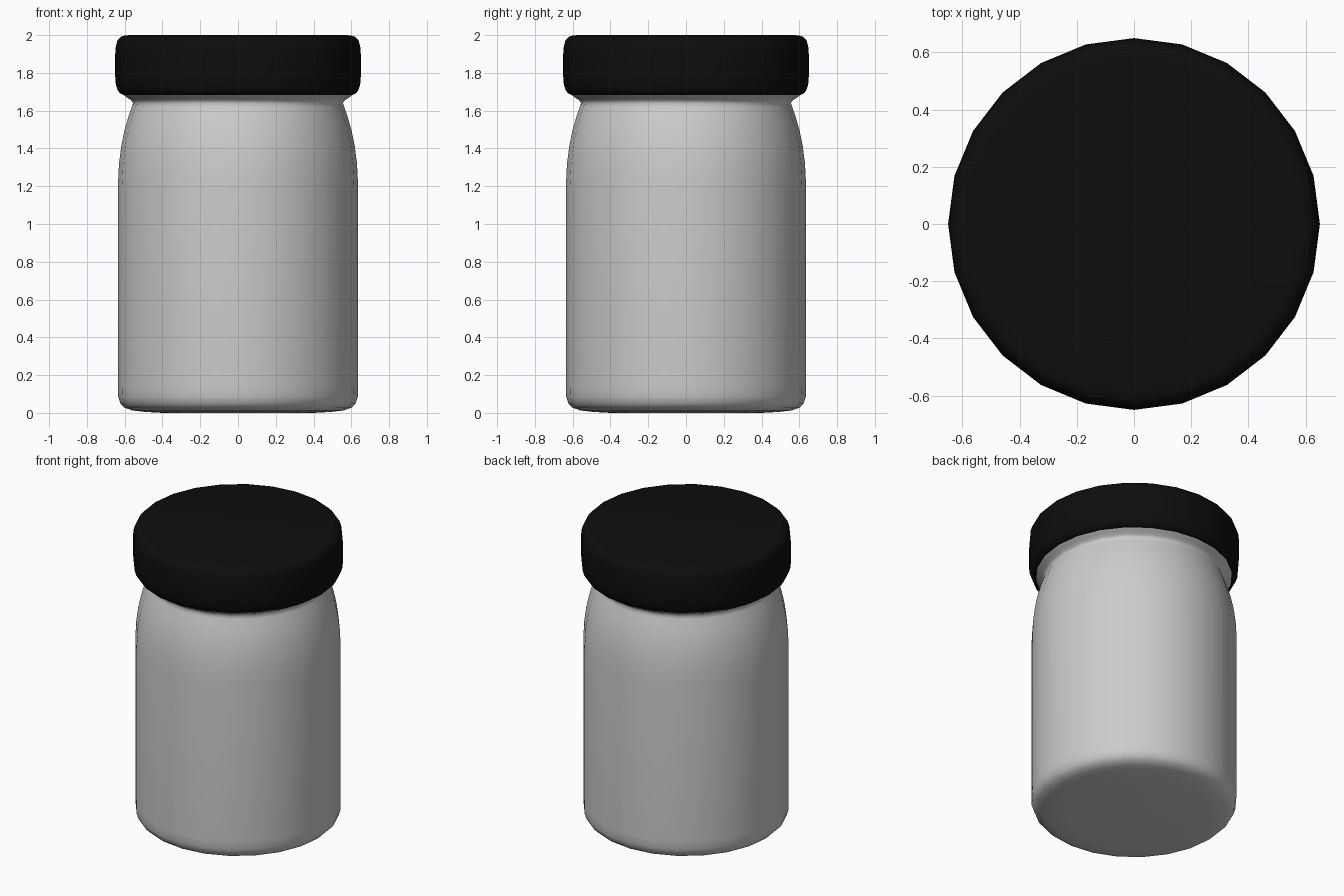
import bpy, bmesh, math

if "Cube" in bpy.data.objects:
    bpy.data.objects.remove(bpy.data.objects["Cube"])

SIDES = 24


def lathe(name, profile, colour=None):
    """Revolve a bottom-to-top (radius, z) profile and cap both ends."""
    bm = bmesh.new()
    rings = []
    for r, z in profile:
        rings.append([bm.verts.new((r * math.cos(2 * math.pi * i / SIDES),
                                    r * math.sin(2 * math.pi * i / SIDES), z))
                      for i in range(SIDES)])
    for a, b in zip(rings, rings[1:]):
        for i in range(SIDES):
            j = (i + 1) % SIDES
            bm.faces.new((a[i], a[j], b[j], b[i]))
    bm.faces.new(rings[0][::-1])
    bm.faces.new(rings[-1])
    mesh = bpy.data.meshes.new(name)
    bm.to_mesh(mesh)
    bm.free()
    obj = bpy.data.objects.new(name, mesh)
    bpy.context.collection.objects.link(obj)
    if colour:
        mat = bpy.data.materials.new(name + "_colour")
        mat.diffuse_color = colour
        mat.use_nodes = True
        mat.node_tree.nodes["Principled BSDF"].inputs["Base Color"].default_value = mat.diffuse_color
        mesh.materials.append(mat)
    bpy.ops.object.select_all(action='DESELECT')
    obj.select_set(True)
    bpy.context.view_layer.objects.active = obj
    bpy.ops.object.shade_smooth_by_angle(angle=math.radians(50))
    return obj


# Jar body: rounded base, straight wall, soft shoulder, flared collar
lathe("jar_body", [
    (0.40, 0.0), (0.49, 0.005), (0.56, 0.013), (0.60, 0.027), (0.623, 0.05),
    (0.634, 0.085), (0.636, 0.14), (0.636, 1.20), (0.63, 1.32), (0.617, 1.42),
    (0.60, 1.50), (0.58, 1.57), (0.562, 1.62), (0.556, 1.64), (0.565, 1.655),
    (0.585, 1.667), (0.605, 1.682)])

# Lid with rounded rims
lathe("lid", [
    (0.603, 1.682), (0.625, 1.692), (0.638, 1.71), (0.647, 1.74), (0.65, 1.78),
    (0.65, 1.90), (0.647, 1.94), (0.638, 1.972), (0.622, 1.99), (0.60, 1.998),
    (0.57, 2.0)], (0.004, 0.004, 0.004, 1))
